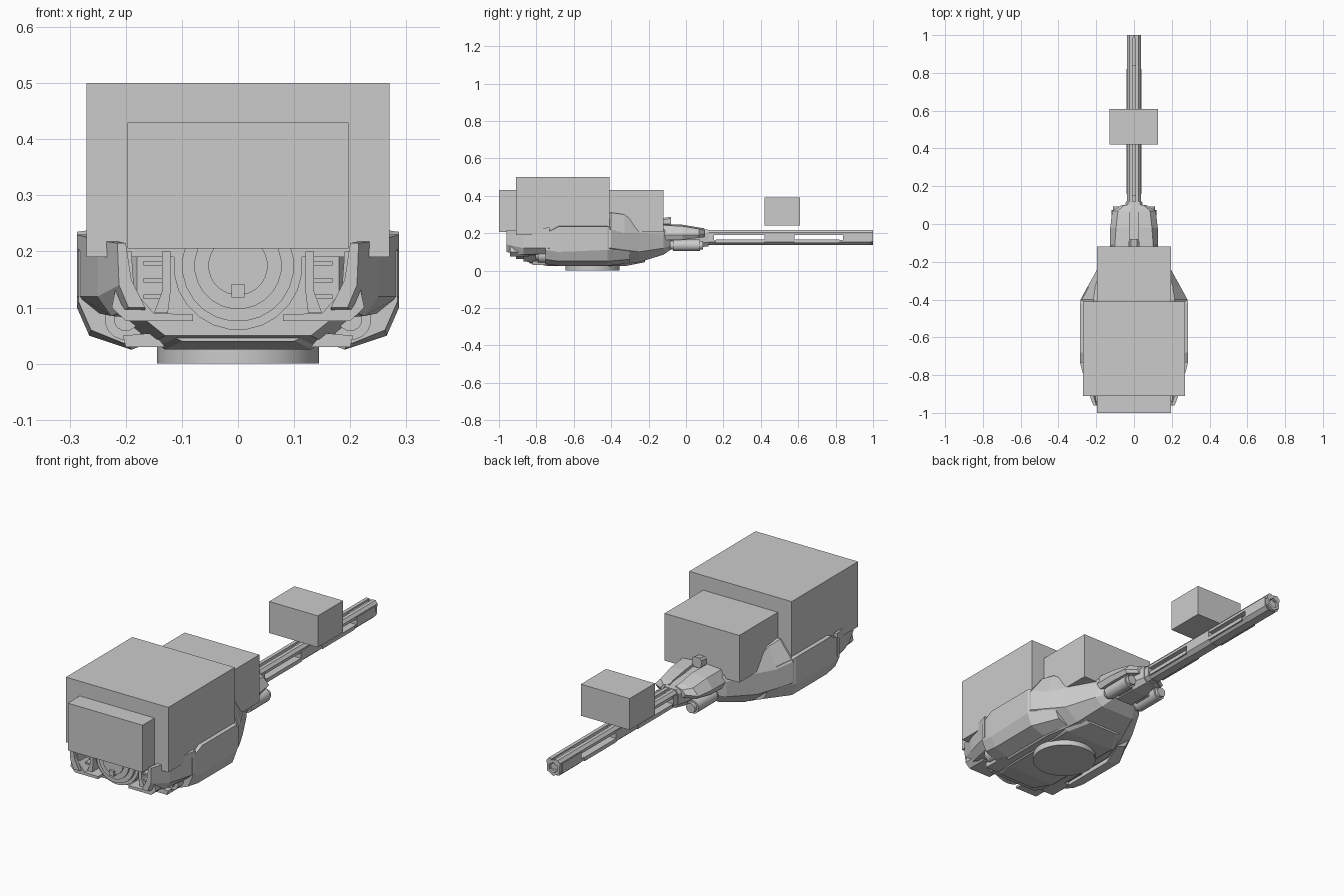
import bpy, bmesh, math
from mathutils import Matrix

cube = bpy.data.objects.get("Cube")
if cube:
    bpy.data.objects.remove(cube, do_unlink=True)

grey = bpy.data.materials.new("light_grey")
grey.use_nodes = True
colour = (0.6, 0.6, 0.6, 1)
grey.diffuse_color = colour
grey.node_tree.nodes["Principled BSDF"].inputs["Base Color"].default_value = colour


def finish(name, bm, mirror=False):
    bmesh.ops.recalc_face_normals(bm, faces=bm.faces)
    mesh = bpy.data.meshes.new(name)
    bm.to_mesh(mesh)
    bm.free()
    mesh.materials.append(grey)
    ob = bpy.data.objects.new(name, mesh)
    bpy.context.collection.objects.link(ob)
    if mirror:
        ob.modifiers.new("Mirror", 'MIRROR').use_mirror_merge = False
    return ob


def loft(name, sections, mirror=False):
    """Skin a run of (y, [(x, z), ...]) outlines and cap both ends."""
    bm = bmesh.new()
    rings = [[bm.verts.new((x, y, z)) for x, z in pts] for y, pts in sections]
    n = len(rings[0])
    for a, b in zip(rings, rings[1:]):
        for i in range(n):
            j = (i + 1) % n
            bm.faces.new((a[i], a[j], b[j], b[i]))
    bm.faces.new(rings[0])
    bm.faces.new(rings[-1])
    return finish(name, bm, mirror)


def prism(name, pts, y0, y1, mirror=False):
    return loft(name, [(y0, pts), (y1, pts)], mirror)


def box(name, x0, x1, y0, y1, z0, z1, mirror=False):
    return prism(name, [(x0, z0), (x1, z0), (x1, z1), (x0, z1)], y0, y1, mirror)


def circle(r, x, z, n=24):
    return [(x + r * math.cos(2 * math.pi * (i + .5) / n),
             z + r * math.sin(2 * math.pi * (i + .5) / n)) for i in range(n)]


def shell(bottom_w, bottom, w, mid, upper, top_w, top):
    half = [(bottom_w, bottom), (w, mid), (w, upper), (top_w, top)]
    return half + [(-x, z) for x, z in reversed(half)]


def smooth(ob):
    bpy.context.view_layer.objects.active = ob
    bpy.ops.object.select_all(action='DESELECT')
    ob.select_set(True)
    bpy.ops.object.shade_smooth_by_angle(angle=math.radians(30))


# Block volumes over the turret and the gun
box("upper_block", -.27, .27, -.91, -.41, .19, .5)
box("long_block", -.197, .197, -1, -.12, .205, .43)
box("gun_block", -.13, .127, .42, .61, .24, .39)

# Faceted turret body
loft("hull", [
    (-.87, shell(.13, .05, .18, .09, .19, .18, .205)),
    (-.73, shell(.17, .03, .27, .11, .2, .2, .23)),
    (-.4, shell(.17, .03, .283, .12, .22, .215, .31)),
    (-.33, shell(.15, .035, .245, .11, .2, .205, .3)),
    (-.25, shell(.13, .045, .2, .1, .2, .18, .24)),
    (-.12, shell(.09, .085, .13, .12, .19, .12, .22)),
    (-.07, shell(.06, .12, .08, .14, .18, .07, .2)),
])
loft("belly", [(-.84, shell(.1, .04, .13, .055, .07, .12, .08)),
               (-.74, shell(.13, .025, .165, .05, .07, .12, .08)),
               (-.32, shell(.13, .025, .165, .05, .07, .12, .08)),
               (-.22, shell(.08, .045, .11, .06, .07, .1, .08))])

# Turret ring
bm = bmesh.new()
bmesh.ops.create_cone(bm, cap_ends=True, segments=48, radius1=.144, radius2=.144,
                      depth=.035, matrix=Matrix.Translation((0, -.5, .0175)))
smooth(finish("turret_ring", bm))

# Side skirts and rear corner armour
loft("side_skirt", [
    (-.75, [(.2, .035), (.262, .06), (.284, .11), (.284, .2), (.25, .22), (.2, .1)]),
    (-.68, [(.19, .025), (.265, .05), (.287, .1), (.287, .235), (.25, .24), (.2, .1)]),
    (-.42, [(.19, .025), (.265, .05), (.287, .11), (.287, .235), (.25, .24), (.2, .1)]),
    (-.3, [(.15, .04), (.2, .06), (.225, .11), (.225, .2), (.2, .21), (.15, .1)]),
], True)
loft("corner_armour", [
    (-.96, [(.165, .1), (.195, .1), (.212, .14), (.215, .215), (.2, .215), (.19, .15)]),
    (-.87, [(.17, .08), (.225, .085), (.25, .12), (.25, .22), (.225, .22), (.2, .15)]),
    (-.73, [(.18, .08), (.25, .09), (.287, .12), (.287, .23), (.26, .23), (.22, .15)]),
], True)
prism("rear_bracket", [(.08, .076), (.2, .076), (.225, .1), (.205, .2),
                       (.19, .2), (.185, .13), (.15, .09), (.08, .088)],
      -.94, -.84, True)
prism("lower_rear_fin", [(.13, .03), (.2, .03), (.205, .05), (.15, .055)],
      -.82, -.7, True)
smooth(prism("launcher_tube", circle(.038, .2, .08, 16), -.79, -.6, True))
smooth(prism("launcher_core", circle(.022, .2, .08, 12), -.805, -.7, True))

# Round rear drum with stepped rings
for part, r, y in (("drum_rim", .115, -.91), ("drum_lid", .1, -.925),
                   ("drum_ring", .078, -.935), ("drum_centre", .053, -.942)):
    smooth(prism(part, circle(r, 0, .175), y, -.8))
box("drum_latch", -.012, .012, -.955, -.93, .118, .142)

# Rear grille slats and frame
for z in (.115, .145, .175):
    box("rear_slat", .125, .168, -.91, -.86, z, z + .008, True)
prism("grille_frame", [(.125, .09), (.15, .09), (.135, .13), (.135, .2), (.12, .2),
                       (.12, .13)], -.92, -.86, True)

# Gun mount with split cheeks
loft("gun_mount", [(-.2, shell(.05, .12, .08, .15, .2, .06, .24)),
                   (.04, shell(.04, .12, .06, .15, .2, .045, .225)),
                   (.12, shell(.025, .13, .042, .15, .2, .03, .218))])
loft("mount_cheek", [
    (-.16, [(.03, .16), (.115, .16), (.127, .19), (.105, .245), (.03, .25)]),
    (-.02, [(.03, .17), (.115, .165), (.126, .19), (.095, .237), (.02, .245)]),
    (.07, [(.03, .18), (.1, .175), (.115, .19), (.085, .222), (.02, .23)]),
    (.1, [(.02, .18), (.055, .18), (.065, .195), (.05, .215), (.015, .225)]),
], True)
smooth(prism("recoil_cylinder", circle(.031, .088, .135, 16), -.07, .075, True))
smooth(prism("recoil_cap", circle(.023, .088, .135, 16), -.085, .092, True))
box("cylinder_bracket", .04, .09, -.05, .04, .125, .155, True)
loft("sight", [(-.13, shell(.02, .23, .025, .25, .27, .015, .28)),
               (-.08, shell(.015, .24, .025, .255, .28, .015, .288))])

# Open railed barrel
prism("top_rail", [(.008, .19), (.036, .19), (.036, .203), (.025, .216), (.008, .216)],
      .1, 1, True)
prism("lower_rail", [(-.036, .164), (-.036, .152), (-.02, .138),
                     (.02, .138), (.036, .152), (.036, .164)], .1, .99)
for y0, y1 in ((.1, .15), (.42, .58), (.84, .985)):
    prism("barrel_sleeve", [(-.02, .136), (.02, .136), (.038, .152), (.038, .198),
                            (.022, .208), (-.022, .208), (-.038, .198),
                            (-.038, .152)], y0, y1)
for y0, y1 in ((.16, .42), (.58, .82)):
    box("rail_guard", .033, .04, y0, y1, .148, .166, True)

# Muzzle with a sunk bore
bm = bmesh.new()
end = [bm.verts.new((x, .985, z)) for x, z in circle(.039, 0, .175, 6)]
face = bm.faces.new(end)
out = bmesh.ops.extrude_face_region(bm, geom=[face])
tip = [f for f in out["geom"] if isinstance(f, bmesh.types.BMFace)]
bmesh.ops.translate(bm, vec=(0, .015, 0),
                    verts=[v for v in out["geom"] if isinstance(v, bmesh.types.BMVert)])
bmesh.ops.recalc_face_normals(bm, faces=bm.faces)
bmesh.ops.inset_region(bm, faces=tip, thickness=.014)
bmesh.ops.inset_region(bm, faces=tip, thickness=.001, depth=-.012)
finish("muzzle", bm)
